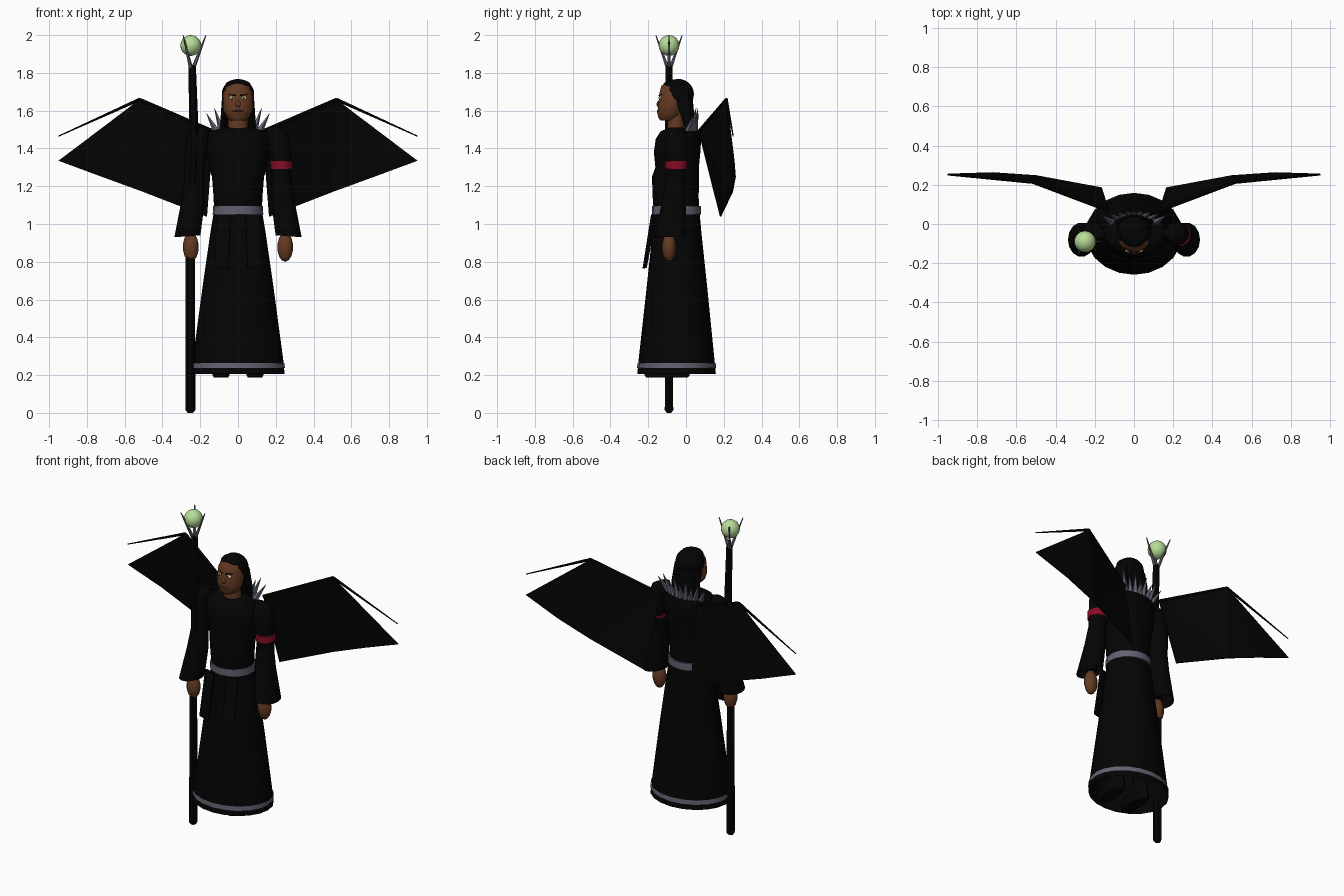
import bpy, bmesh, math
from mathutils import Vector


def mat(name, rgb):
    m = bpy.data.materials.new(name)
    m.diffuse_color = (*rgb, 1)
    return m


BLACK = mat("black cloth", (0.0012, 0.0012, 0.0012))
GREY = mat("grey trim", (0.125, 0.12, 0.165))
SKIN = mat("brown skin", (0.13, 0.043, 0.016))
LIPS = mat("dark brown lips", (0.075, 0.025, 0.012))
RED = mat("red band", (0.25, 0.004, 0.02))
GREEN = mat("pale green glass", (0.48, 0.72, 0.32))
EYE = mat("pale eye", (0.75, 0.8, 0.45))


def finish(name, bm, material, smooth=True):
    bmesh.ops.recalc_face_normals(bm, faces=bm.faces)
    me = bpy.data.meshes.new(name)
    bm.to_mesh(me)
    bm.free()
    ob = bpy.data.objects.new(name, me)
    bpy.context.collection.objects.link(ob)
    me.materials.append(material)
    if smooth:
        bpy.ops.object.select_all(action='DESELECT')
        ob.select_set(True)
        bpy.context.view_layer.objects.active = ob
        bpy.ops.object.shade_smooth_by_angle(angle=math.radians(40))
    return ob


def loft(name, rings, material, n=20, tilt=0.0, open_start=False, open_end=False):
    """Skin over elliptical rings (x, y, z, rx, ry); tilt slopes the last ring."""
    bm = bmesh.new()
    loops = []
    for i, (x, y, z, rx, ry) in enumerate(rings):
        k = tilt if i == len(rings) - 1 else 0
        loops.append([bm.verts.new((x + rx * math.cos(a), y + ry * math.sin(a), z + k * math.cos(a)))
                      for a in (2 * math.pi * j / n for j in range(n))])
    for a, b in zip(loops, loops[1:]):
        for j in range(n):
            bm.faces.new((a[j], a[(j + 1) % n], b[(j + 1) % n], b[j]))
    if not open_start:
        bm.faces.new(loops[0])
    if not open_end:
        bm.faces.new(loops[-1])
    return finish(name, bm, material)


def ball(name, c, r, material, seg=16):
    bm = bmesh.new()
    bmesh.ops.create_uvsphere(bm, u_segments=seg, v_segments=seg * 5 // 8, radius=1)
    for v in bm.verts:
        v.co = Vector([c[i] + v.co[i] * r[i] for i in range(3)])
    return finish(name, bm, material)


def rod(name, a, b, r1, r2, material, n=6):
    a, b = Vector(a), Vector(b)
    bm = bmesh.new()
    bmesh.ops.create_cone(bm, cap_ends=True, segments=n, radius1=r1, radius2=r2, depth=(b - a).length)
    q = (b - a).to_track_quat('Z', 'Y')
    for v in bm.verts:
        v.co = q @ v.co + (a + b) / 2
    return finish(name, bm, material, False)


def sheet(name, pts, faces, thick, material):
    bm = bmesh.new()
    vs = [bm.verts.new(p) for p in pts]
    for f in faces:
        bm.faces.new([vs[i] for i in f])
    ob = finish(name, bm, material, False)
    m = ob.modifiers.new("thickness", 'SOLIDIFY')
    m.thickness, m.offset = thick, 0
    return ob


# Robe
loft("skirt", [(0, -0.05, 0.205, 0.247, 0.208), (0, -0.05, 0.27, 0.241, 0.202),
               (0, -0.048, 0.65, 0.19, 0.162), (0, -0.048, 0.95, 0.147, 0.13),
               (0, -0.05, 1.08, 0.125, 0.12)], BLACK, open_start=True)
loft("hem_band", [(0, -0.05, 0.238, 0.248, 0.209), (0, -0.05, 0.265, 0.246, 0.207)], GREY,
     open_start=True, open_end=True)
loft("torso", [(0, -0.05, 1.05, 0.125, 0.12), (0, -0.055, 1.15, 0.13, 0.122),
               (0, -0.055, 1.25, 0.138, 0.125), (0, -0.047, 1.3, 0.152, 0.115),
               (0, -0.047, 1.38, 0.168, 0.123), (0, -0.04, 1.45, 0.172, 0.12),
               (0, -0.035, 1.49, 0.155, 0.1), (0, -0.04, 1.51, 0.07, 0.05)], BLACK)
loft("belt", [(0, -0.05, 1.05, 0.134, 0.13), (0, -0.05, 1.094, 0.132, 0.13)], GREY)

# Shoes, legs and hanging belt panels
for s in (-1, 1):
    loft("shoe", [(s * 0.09, -0.1, 0.187, 0.038, 0.11), (s * 0.09, -0.1, 0.2, 0.045, 0.12),
                  (s * 0.09, -0.1, 0.24, 0.045, 0.115), (s * 0.09, -0.06, 0.28, 0.042, 0.06)], BLACK, 12)
    loft("leg", [(s * 0.09, -0.05, 0.26, 0.042, 0.045), (s * 0.08, -0.05, 0.6, 0.05, 0.055)], BLACK, 12)
    sheet("hanging_panel", [(s * 0.04, -0.18, 1.05), (s * 0.115, -0.16, 1.05),
                            (s * 0.12, -0.212, 0.77), (s * 0.05, -0.225, 0.765)],
          [(0, 1, 2, 3)], 0.01, BLACK)

# Arms, sleeves and hands
for s in (-1, 1):
    loft("arm", [(s * 0.18, -0.045, 1.512, 0.03, 0.03), (s * 0.205, -0.047, 1.485, 0.055, 0.055),
                 (s * 0.213, -0.05, 1.44, 0.064, 0.062), (s * 0.222, -0.05, 1.38, 0.06, 0.06),
                 (s * 0.229, -0.05, 1.3, 0.055, 0.055), (s * 0.232, -0.055, 1.16, 0.047, 0.05),
                 (s * 0.25, -0.085, 0.95, 0.03, 0.03)], BLACK, 14)
    loft("sleeve", [(s * 0.23, -0.055, 1.24, 0.052, 0.052), (s * 0.238, -0.065, 1.12, 0.062, 0.064),
                    (s * 0.268, -0.08, 0.935, 0.069, 0.088)], BLACK, 14, -0.005 * s, open_end=True)
    ball("hand", (s * 0.25, -0.09, 0.878), (0.042, 0.037, 0.078), SKIN, 12)
loft("arm_band", [(0.231, -0.053, 1.29, 0.058, 0.058), (0.230, -0.053, 1.333, 0.06, 0.06)], RED, 14)

# Head with muzzle, brow and eyes
loft("neck", [(0, -0.055, 1.48, 0.055, 0.045), (0, -0.055, 1.6, 0.05, 0.045)], SKIN, 14)
loft("head", [(0, -0.092, 1.548, 0.04, 0.044), (0, -0.088, 1.565, 0.06, 0.06),
              (0, -0.08, 1.605, 0.078, 0.07), (0, -0.073, 1.65, 0.081, 0.073),
              (0, -0.07, 1.695, 0.077, 0.071), (0, -0.066, 1.73, 0.06, 0.066),
              (0, -0.064, 1.753, 0.03, 0.042)], SKIN, 18)
ball("muzzle", (0, -0.108, 1.592), (0.058, 0.045, 0.036), SKIN, 14)
ball("nose", (0, -0.144, 1.635), (0.016, 0.012, 0.018), SKIN, 8)
ball("mouth", (0, -0.146, 1.598), (0.036, 0.009, 0.005), LIPS, 10)
for s in (-1, 1):
    ball("eye", (s * 0.032, -0.136, 1.668), (0.015, 0.008, 0.009), EYE, 10)
    ball("pupil", (s * 0.03, -0.143, 1.668), (0.004, 0.003, 0.005), BLACK, 8)
    rod("eyebrow", (s * 0.012, -0.143, 1.68), (s * 0.052, -0.125, 1.687), 0.004, 0.002, BLACK)
    # Hair locks beside the neck
    loft("side_hair", [(s * 0.075, 0.012, 1.5, 0.02, 0.018), (s * 0.073, 0.0, 1.58, 0.018, 0.03),
                       (s * 0.066, -0.025, 1.68, 0.018, 0.04)], BLACK, 10)
ball("hair_cap", (0, -0.041, 1.688), (0.086, 0.083, 0.08), BLACK, 20)
ball("hair_front", (0, -0.056, 1.734), (0.068, 0.065, 0.031), BLACK, 16)
loft("back_hair", [(0, 0.035, 1.47, 0.05, 0.015), (0, 0.022, 1.55, 0.07, 0.025),
                   (0, -0.003, 1.66, 0.08, 0.04)], BLACK, 14)

# Collar spikes fanned outward around the back of the neck
for i in range(9):
    t = (i - 4) / 4
    h = 1.585 + (0.03 if i % 2 else 0)
    rod("collar_spike", (0.105 * t, 0.045 - 0.04 * t * t, 1.475), (0.167 * t, 0.065 - 0.02 * t * t, h),
        0.022, 0.001, GREY, 5)

# Wings
for s in (-1, 1):
    def P(x, y, z):
        return (s * x, y, z)
    apex = P(0.52, 0.213, 1.66)
    sheet("wing_membrane", [P(0.13, 0.07, 1.49), apex, P(0.95, 0.253, 1.335),
                            P(0.72, 0.26, 1.25), P(0.5, 0.245, 1.17), P(0.165, 0.183, 1.04),
                            P(0.33, 0.165, 1.32)],
          [(0, 1, 6), (1, 2, 3), (1, 3, 4), (1, 4, 6), (4, 5, 6), (5, 0, 6)], 0.008, BLACK)
    rod("wing_arm", P(0.13, 0.07, 1.488), apex, 0.012, 0.008, BLACK)
    rod("wing_finger", apex, P(0.95, 0.25, 1.465), 0.009, 0.003, BLACK)

# Staff with three prongs holding a glass ball
loft("staff", [(-0.252, -0.09, 0.0, 0.014, 0.014), (-0.252, -0.09, 0.015, 0.026, 0.026),
               (-0.252, -0.09, 0.9, 0.025, 0.025), (-0.232, -0.09, 1.45, 0.025, 0.025),
               (-0.243, -0.09, 1.84, 0.02, 0.02)], BLACK, 6)
for k in range(3):
    a = k * 2 * math.pi / 3
    c, d = math.cos(a), math.sin(a)
    rod("staff_prong", (-0.245 + 0.008 * c, -0.09 + 0.008 * d, 1.825),
        (-0.25 + 0.08 * c, -0.09 + 0.08 * d, 1.998), 0.011, 0.003, GREY)
ball("glass_ball", (-0.25, -0.09, 1.945), (0.055, 0.055, 0.055), GREEN, 20)
